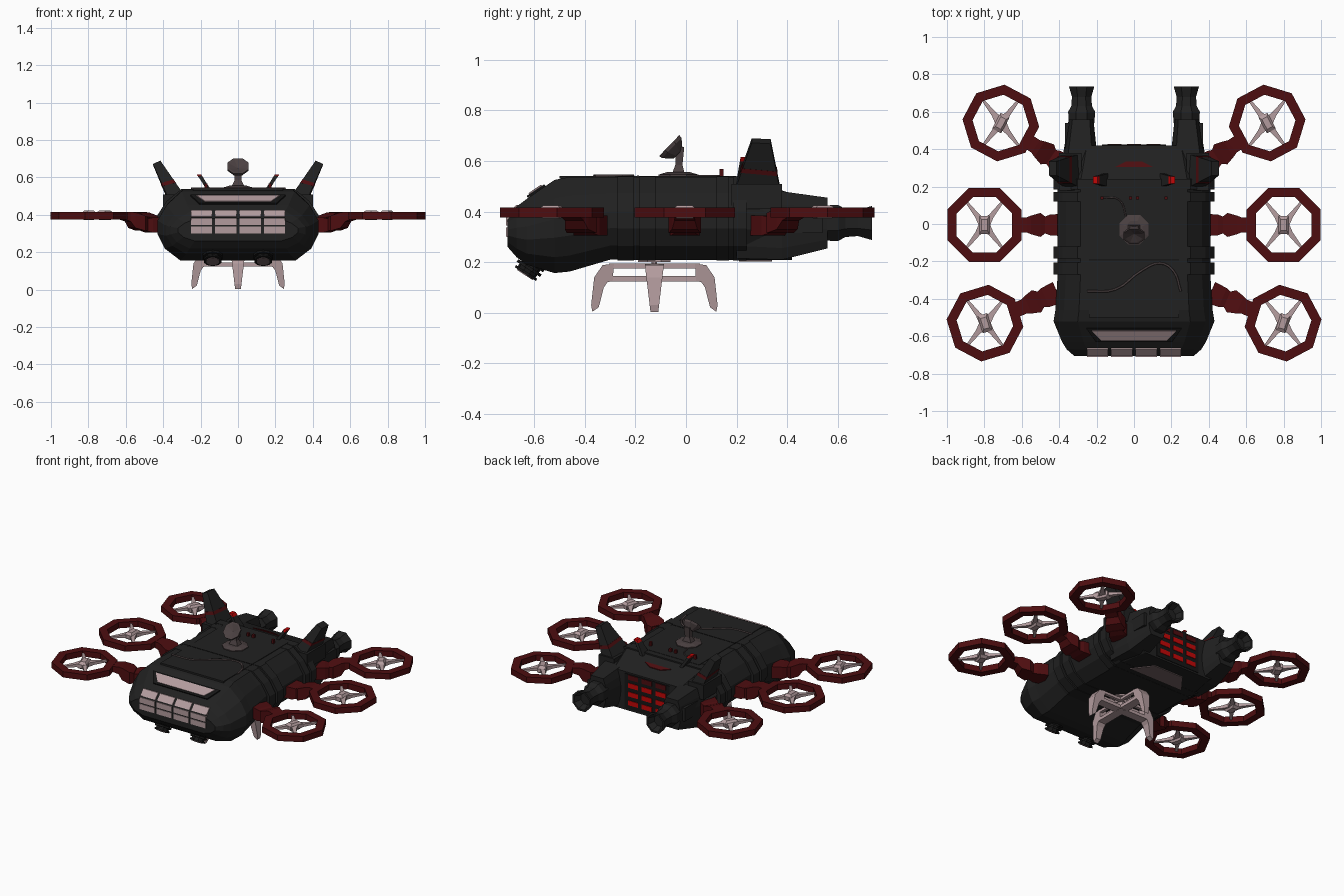
import bpy, bmesh, math
from mathutils import Matrix, Vector

if "Cube" in bpy.data.objects:
    bpy.data.objects.remove(bpy.data.objects["Cube"])

def material(name, rgb):
    m = bpy.data.materials.new(name)
    m.diffuse_color = (*rgb, 1)
    m.use_nodes = True
    m.node_tree.nodes["Principled BSDF"].inputs["Base Color"].default_value = m.diffuse_color
    return m

HULL = material("hull_dark", (0.015, 0.015, 0.015))
DARK = material("hull_seam", (0.008, 0.008, 0.008))
RED = material("rotor_red", (0.075, 0.004, 0.005))
GLOW = material("glow_red", (0.55, 0.002, 0.002))
PALE = material("pale_metal", (0.45, 0.33, 0.34))
GREY = material("dish_grey", (0.07, 0.052, 0.053))
GLASS = material("belly_glass", (0.17, 0.12, 0.125))
ID = Matrix.Identity(4)

def mesh(name, verts, faces, mat, mtx=ID):
    # merges coincident points, then builds an object with outward normals
    keep, index, remap = [], {}, []
    for v in verts:
        key = tuple(round(c, 5) + 0.0 for c in v)
        if key not in index:
            index[key] = len(keep)
            keep.append(v)
        remap.append(index[key])
    bm = bmesh.new()
    vs = [bm.verts.new(mtx @ Vector(v)) for v in keep]
    for f in faces:
        g = list(dict.fromkeys(remap[i] for i in f))
        if len(g) > 2:
            bm.faces.new([vs[i] for i in g])
    bmesh.ops.recalc_face_normals(bm, faces=bm.faces)
    me = bpy.data.meshes.new(name)
    bm.to_mesh(me)
    bm.free()
    me.materials.append(mat)
    bpy.context.collection.objects.link(bpy.data.objects.new(name, me))

def loft(name, sections, mat, mtx=ID):
    n, k = len(sections[0]), len(sections)
    faces = [(s*n + i, s*n + (i+1) % n, (s+1)*n + (i+1) % n, (s+1)*n + i)
             for s in range(k-1) for i in range(n)]
    faces += [tuple(range(n)), tuple(range((k-1)*n, k*n))]
    mesh(name, [p for s in sections for p in s], faces, mat, mtx)

def prism(name, poly, offset, mat, mtx=ID):
    loft(name, [poly, [Vector(p) + Vector(offset) for p in poly]], mat, mtx)

def box(name, c, h, mat, mtx=ID):
    x, y, z = c
    a, b, d = h
    prism(name, [(x-a, y-b, z-d), (x+a, y-b, z-d), (x+a, y+b, z-d), (x-a, y+b, z-d)],
          (0, 0, 2*d), mat, mtx)

def spin(name, profile, n, mat, mtx=ID):
    # closed (radius, height) profile turned about local z, flats on the axes
    k = len(profile)
    verts = [(r*math.cos((i+.5)*math.tau/n), r*math.sin((i+.5)*math.tau/n), z)
             for i in range(n) for r, z in profile]
    faces = [(i*k + j, ((i+1) % n)*k + j, ((i+1) % n)*k + (j+1) % k, i*k + (j+1) % k)
             for i in range(n) for j in range(k) if profile[j][0] + profile[(j+1) % k][0] > 0]
    mesh(name, verts, faces, mat, mtx)

def hull_section(y, w, zb, zt, x0=0):
    half = [(.70, 1), (.89, .80), (1, .58), (1, .38), (.91, .17), (.72, 0)]
    pts = [(x0 + a*w, y, zb + b*(zt-zb)) for a, b in half]
    return pts + [(x0 - a*w, y, zb + b*(zt-zb)) for a, b in reversed(half)]

# Hull and raised bands around it
loft("hull", [hull_section(*s) for s in [
    (-.705, .32, .26, .38), (-.67, .36, .22, .42), (-.63, .385, .19, .45),
    (-.52, .43, .157, .525), (-.46, .42, .163, .537), (-.30, .41, .21, .537),
    (.22, .41, .208, .537), (.42, .36, .208, .47)]], HULL)
for i, (a, b) in enumerate([(-.27, -.205), (-.185, -.12), (.12, .17), (.185, .24)]):
    loft(f"hull_band_{i}", [hull_section(y, .43, .207, .539) for y in (a, b)], HULL)
prism("roof_plate", [(-.24, -.5, .53), (.24, -.5, .53), (.24, .2, .53), (-.24, .2, .53)],
      (0, 0, .011), HULL)
box("roof_seam", (0, -.19, .537), (.24, .004, .006), DARK)

# Nose windows: four columns, three rows following the nose slope
for r, (z0, y0, z1, y1) in enumerate([(.298, -.705, .335, -.705), (.343, -.705, .38, -.705),
                                      (.388, -.698, .424, -.665)]):
    for c in range(4):
        x = -.195 + c*.13
        prism(f"nose_window_{r}_{c}", [(x-.057, y0+.01, z0), (x+.057, y0+.01, z0),
              (x+.057, y1+.01, z1), (x-.057, y1+.01, z1)], (0, -.016, .003), PALE)
for nm, k, up, mat in (("skylight_frame", .03, .008, DARK), ("skylight", 0, .013, PALE)):
    prism(nm, [(-.175-k, -.615-k/3, .460-k/5), (.175+k, -.615-k/3, .460-k/5),
               (.225+k, -.565+k/3, .494+k/5), (-.225-k, -.565+k/3, .494+k/5)],
          (0, -up*.6, up), mat)

# Roof trim: red marker, lights and cables
prism("roof_marker", [(-.10, .305, .498), (.10, .305, .498), (.04, .335, .488), (-.04, .335, .488)],
      (0, 0, .016), RED)
for i, x in enumerate((-.17, -.02, .02, .17)):
    box(f"roof_light_{i}", (x, .14, .55), (.008, .008, .012 if i in (1, 2) else .018), RED)

def cable(name, pts, r):
    cu = bpy.data.curves.new(name, 'CURVE')
    cu.dimensions = '3D'
    cu.bevel_depth, cu.bevel_resolution, cu.resolution_u = r, 1, 4
    sp = cu.splines.new('BEZIER')
    sp.bezier_points.add(len(pts)-1)
    for p, co in zip(sp.bezier_points, pts):
        p.co = co
        p.handle_left_type = p.handle_right_type = 'AUTO'
    cu.materials.append(GREY)
    bpy.context.collection.objects.link(bpy.data.objects.new(name, cu))

cable("roof_cable", [(x, y, .542) for x, y in [(-.25, -.36), (-.1, -.35), (.04, -.25),
                                               (.14, -.21), (.21, -.25), (.25, -.36)]], .006)
cable("dish_cable", [(-.04, .03, .542), (-.08, .13, .542), (-.17, .14, .542)], .004)

# Dish antenna
spin("dish_base", [(0, .53), (.085, .53), (.085, .546), (.05, .556), (0, .556)], 8, GREY,
     Matrix.Translation((0, -.03, 0)))
loft("dish_mast", [[(-a, y-b, z), (a, y-b, z), (a, y+b, z), (-a, y+b, z)] for a, b, z, y in
                   [(.035, .025, .55, -.03), (.018, .014, .585, -.028), (.022, .018, .655, -.025)]], GREY)
spin("dish", [(0, -.045), (.028, -.042), (.06, -.008), (.062, .006), (.05, .005), (0, -.012)], 8,
     GREY, Matrix.Translation((0, -.062, .657)) @ Matrix.Rotation(math.radians(46), 4, 'X'))

# Rear engine grille
box("grille_frame", (0, .412, .34), (.17, .012, .12), DARK)
for r, z in enumerate((.265, .325, .385, .44)):
    for c in (-1, 0, 1):
        box(f"grille_light_{r}_{c+1}", (c*.105, .42, z), (.038, .008, .016), RED if r == 3 else GLOW)

# Belly window
prism("belly_window", [(-.21, .21, .21), (.21, .21, .21), (.11, .34, .21), (-.11, .34, .21)],
      (0, 0, -.008), GLASS)

def rect(x, hw, z0, z1):
    return [(x, -hw, z0), (x, hw, z0), (x, hw, z1), (x, -hw, z1)]

for s, side in ((1, "right"), (-1, "left")):
    # Tail booms and nozzles
    loft(f"{side}_boom", [hull_section(y, w, a, b, s*x) for y, x, w, a, b in
         [(.2, .29, .09, .215, .51), (.38, .288, .09, .21, .48), (.56, .283, .066, .255, .455)]], HULL)
    box(f"{side}_boom_pod", (s*.345, .44, .36), (.025, .1, .045), HULL)
    spin(f"{side}_nozzle", [(0, .54), (.074, .54), (.078, .60), (.06, .63), (.056, .68),
         (.073, .735), (.06, .735), (.04, .69), (0, .69)], 8, HULL,
         Matrix.Translation((s*.28, 0, .355)) @ Matrix.Rotation(-math.pi/2, 4, 'X'))

    # Leaning tail fin with red stripe
    lo = [(.27, .185, .48), (.36, .185, .46), (.36, .38, .44), (.27, .38, .46)]
    hi = [(.415, .26, .69), (.455, .26, .672), (.455, .335, .668), (.415, .335, .686)]
    def cut(t, g):
        ps = [Vector(p).lerp(Vector(q), t) for p, q in zip(lo, hi)]
        c = sum(ps, Vector())/4
        return [(s*(c + (p-c)*g).x, (c + (p-c)*g).y, (c + (p-c)*g).z) for p in ps]
    loft(f"{side}_fin", [cut(0, 1), cut(1, 1)], HULL)
    loft(f"{side}_fin_stripe", [cut(.44, 1.03), cut(.52, 1.03)], RED)
    box(f"{side}_fin_root", (s*.34, .28, .46), (.06, .1, .05), HULL)

    # Small roof antenna with glowing tip
    for nm, t0, t1, h, mat in (("antenna", 0, 1, .011, HULL), ("antenna_tip", .85, 1.06, .012, GLOW)):
        loft(f"{side}_{nm}", [[(s*(.15+.055*t+a*h), .235+b*(.035-.015*t), .525+.085*t)
             for a, b in ((-1, -1), (1, -1), (1, 1), (-1, 1))] for t in (t0, t1)], mat)

    # Ribbed lamps under the nose
    lamp = Matrix.Translation((s*.135, -.605, .2)) @ Matrix.Rotation(math.radians(147), 4, 'X')
    spin(f"{side}_lamp", [(0, -.04), (.035, -.04), (.035, 0), (.055, 0), (.055, .012), (.042, .012),
         (.042, .022), (.055, .022), (.055, .034), (.042, .034), (.042, .046), (.05, .046),
         (.05, .056), (0, .056)], 10, DARK, lamp)
    spin(f"{side}_lamp_lens", [(0, .05), (.036, .05), (.036, .06), (0, .06)], 10, GLASS, lamp)

    # Rotors: ring, arm, hub and four blades
    for nm, x, y, ang, turn in (("front", .797, -.53, -23, -17), ("middle", .80, -.005, 0, 0),
                                ("rear", .712, .54, 34, 28)):
        at = Matrix.Diagonal((s, 1, 1, 1)) @ Matrix.Translation((x, y, 0))
        m = at @ Matrix.Rotation(math.radians(ang), 4, 'Z')
        ring = at @ Matrix.Rotation(math.radians(turn), 4, 'Z')
        n = f"{side}_{nm}"
        rr = .2145 if nm == "middle" else .206
        spin(n + "_rotor_ring", [(rr, .376), (rr, .416), (rr-.054, .416), (rr-.054, .376)], 8, RED, ring)
        loft(n + "_arm_root", [rect(-.42, .06, .305, .385), rect(-.35, .055, .305, .385),
                               rect(-.30, .035, .32, .375)], RED, m)
        loft(n + "_arm", [rect(-.325, .045, .315, .385), rect(-.30, .064, .315, .395),
                          rect(-.25, .05, .33, .413), rect(-.225, .04, .365, .415),
                          rect(-.18, .04, .38, .414)], RED, m)
        loft(n + "_rotor_hub", [[(-a, -b, z), (a, -b, z), (a, b, z), (-a, b, z)] for a, b, z in
             [(.018, .03, .372), (.027, .048, .385), (.027, .048, .41), (.016, .03, .424)]], PALE, ring)
        for i, deg in enumerate((52, 128, 232, 308)):
            loft(f"{n}_blade_{i}", [rect(.015, .026, .383, .411), rect(.06, .014, .388, .408),
                 rect(.15, .007, .392, .402)], PALE, at @ Matrix.Rotation(math.radians(deg), 4, 'Z'))

# Grabber claw: post and four slotted legs
spin("claw_post", [(0, .12), (.03, .12), (.03, .19), (.012, .195), (.012, .2), (.07, .2), (.07, .21),
                   (0, .21)], 8, PALE, Matrix.Translation((0, -.125, 0)))
leg = [(.16, .195), (.205, .188), (.238, .14), (.25, .03), (.245, .004), (.22, .022), (.2, .1),
       (.185, .122), (.165, .124)]
for i in range(4):
    m = Matrix.Translation((0, -.125, 0)) @ Matrix.Rotation(i*math.pi/2, 4, 'Z')
    loft(f"claw_leg_{i}", [[(r, k*(.015 + .12*z), z) for r, z in leg] for k in (-1, 1)], PALE, m)
    box(f"claw_lower_bar_{i}", (.09, 0, .134), (.09, .03, .011), PALE, m)
    for k in (-1, 1):
        box(f"claw_upper_bar_{i}_{k+1}", (.09, k*.026, .185), (.09, .01, .009), PALE, m)
